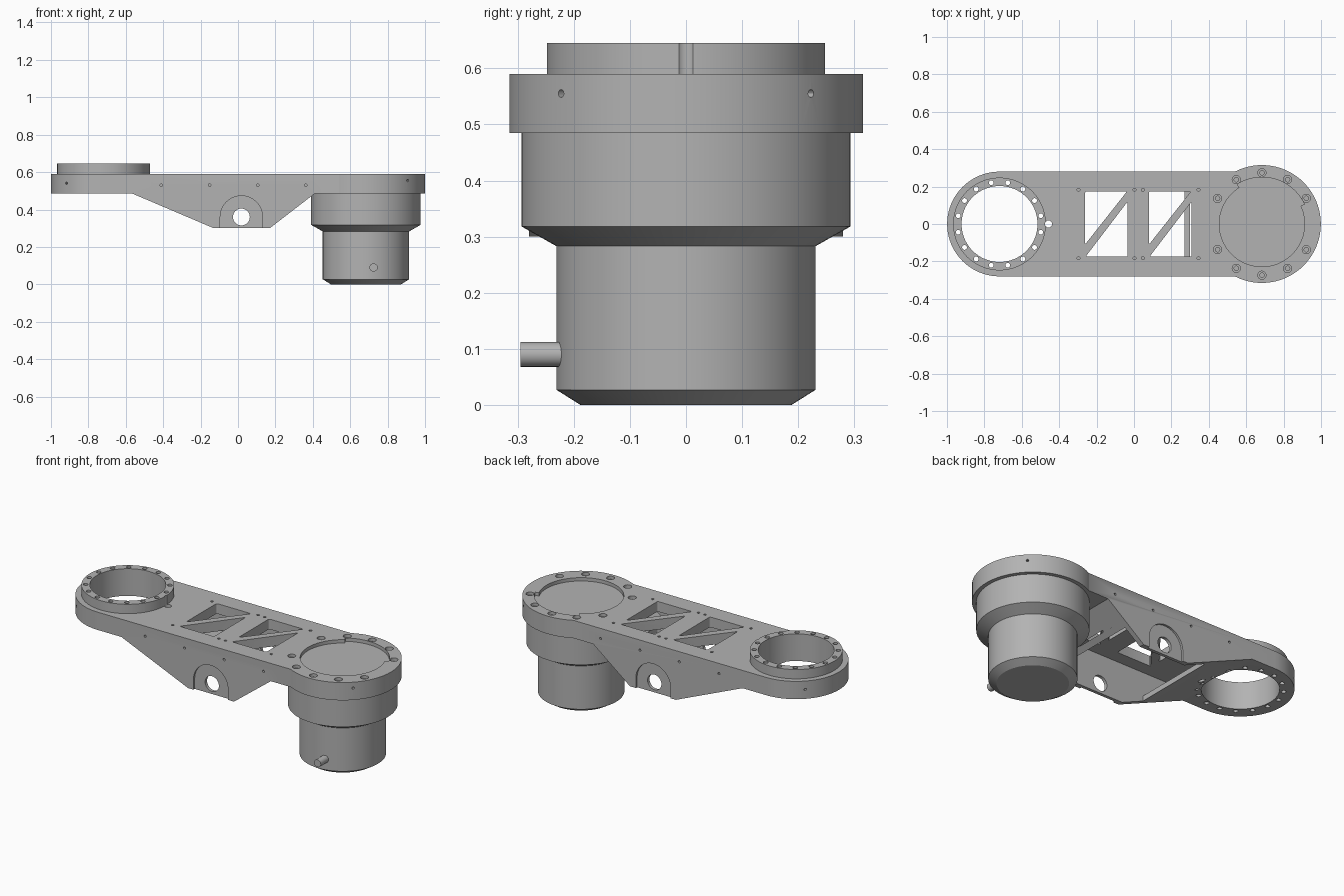
import bpy, bmesh
from math import sin, cos, pi, radians
from mathutils import Vector, Matrix

cube = bpy.data.objects.get("Cube")
if cube:
    bpy.data.objects.remove(cube, do_unlink=True)

grey = bpy.data.materials.new("machined grey")
grey.use_nodes = True
grey.diffuse_color = (0.45, 0.45, 0.45, 1)
grey.node_tree.nodes["Principled BSDF"].inputs["Base Color"].default_value = (0.45, 0.45, 0.45, 1)

TOP, UNDER, LOW, SIDE = 0.59, 0.485, 0.30, 0.28
RING, MOTOR = -0.719, 0.684      # x of the two end centres
PIVOT = (0.018, 0.36)            # x, z of the pivot bore


def arc(x, y, r, start, end, n=32):
    steps = [radians(start + (end - start) * i / n) for i in range(n + 1)]
    return [(x + r * cos(a), y + r * sin(a)) for a in steps]


def prism(bm, points, lo, hi, axis="z", round_corners=0):
    """Extrude a flat outline along z or y."""
    place = (lambda a, b, h: (a, b, h)) if axis == "z" else (lambda a, b, h: (a, h, b))
    rows = [[bm.verts.new(place(a, b, h)) for a, b in points] for h in (lo, hi)]
    n = len(points)
    bm.faces.new(rows[0][::-1])
    bm.faces.new(rows[1])
    for i in range(n):
        j = (i + 1) % n
        bm.faces.new((rows[0][i], rows[0][j], rows[1][j], rows[1][i]))
    if round_corners:
        edges = [bm.edges.get((a, b)) for a, b in zip(*rows)]
        bmesh.ops.bevel(bm, geom=edges, offset=round_corners, segments=4,
                        profile=0.5, affect="EDGES")


def rod(bm, centre, direction, radius, length, sides=24):
    turn = Vector(direction).to_track_quat("Z", "Y").to_matrix().to_4x4()
    bmesh.ops.create_cone(bm, cap_ends=True, segments=sides, radius1=radius, radius2=radius,
                          depth=length, matrix=Matrix.Translation(centre) @ turn)


def finish(bm, name):
    bmesh.ops.recalc_face_normals(bm, faces=bm.faces)
    mesh = bpy.data.meshes.new(name)
    bm.to_mesh(mesh)
    bm.free()
    mesh.materials.append(grey)
    obj = bpy.data.objects.new(name, mesh)
    bpy.context.collection.objects.link(obj)
    return obj


def combine(obj, bm, operation="DIFFERENCE"):
    """Apply one boolean step and discard its tool."""
    tool = finish(bm, "tool")
    tool.hide_render = True
    mod = obj.modifiers.new("step", "BOOLEAN")
    mod.operation, mod.object, mod.solver = operation, tool, "EXACT"
    graph = bpy.context.evaluated_depsgraph_get()
    graph.update()
    mesh = bpy.data.meshes.new_from_object(obj.evaluated_get(graph))
    obj.modifiers.clear()
    obj.data = mesh
    bpy.data.objects.remove(tool, do_unlink=True)


def polish(obj):
    obj.data.shade_smooth()
    obj.data.set_sharp_from_angle(angle=radians(30))


# Arm: rounded bar, trimmed underneath to the sloping side profile
bm = bmesh.new()
prism(bm, arc(RING, 0, SIDE, 90, 270, 40) + arc(MOTOR, 0, SIDE, -90, 90, 40), LOW, TOP)
arm = finish(bm, "arm")

bm = bmesh.new()
for end, foot, knee in ((-1.2, -0.13, -0.565), (1.2, 0.17, 0.41)):
    extra = (foot - knee) * 0.2
    prism(bm, [(end, 0.2), (foot + extra, LOW - 0.2 * (UNDER - LOW)),
               (knee, UNDER), (end, UNDER)], -0.5, 0.5, "y")
combine(arm, bm)

# Wider motor mount and raised bearing flange
bm = bmesh.new()
rod(bm, (MOTOR, 0, (TOP + UNDER) / 2), (0, 0, 1), 0.315, TOP - UNDER, 80)
combine(arm, bm, "UNION")
bm = bmesh.new()
rod(bm, (RING, 0, 0.595), (0, 0, 1), 0.248, 0.1, 80)
combine(arm, bm, "UNION")

# Hollow underside between the side walls
bm = bmesh.new()
prism(bm, [(-0.27, 0.25), (0.27, 0.25), (0.27, 0.415), (0.37, 0.49), (0.37, 0.53),
           (-0.43, 0.53), (-0.43, 0.46), (-0.27, 0.39)], -0.25, 0.25, "y")
combine(arm, bm)

# Triangular windows either side of the diagonal braces
bm = bmesh.new()
for x in (-0.262, 0.08):
    prism(bm, [(x, 0.175), (x + 0.225, 0.175), (x, -0.11)], 0.4, 0.7, round_corners=0.01)
    prism(bm, [(x + 0.228, 0.12), (x + 0.228, -0.175), (x + 0.003, -0.175)], 0.4, 0.7,
          round_corners=0.01)
combine(arm, bm)

# Bearing bore, then its bolt circle
bm = bmesh.new()
rod(bm, (RING, 0, 0.55), (0, 0, 1), 0.203, 0.4, 80)
combine(arm, bm)
bm = bmesh.new()
for i in range(16):
    a = 2 * pi * (i + 0.5) / 16
    rod(bm, (RING + 0.225 * cos(a), 0.225 * sin(a), 0.55), (0, 0, 1), 0.013, 0.4, 16)
rod(bm, (-0.457, 0, 0.55), (0, 0, 1), 0.019, 0.4)
combine(arm, bm)

# Motor mount recess with its wider sector
bm = bmesh.new()
rod(bm, (MOTOR, 0, 0.62), (0, 0, 1), 0.228, 0.1, 80)
combine(arm, bm)
bm = bmesh.new()
prism(bm, arc(MOTOR, 0, 0.25, 25, 122) + [(MOTOR, 0)], 0.57, 0.7)
combine(arm, bm)

# Counterbored mount bolts, none on the long axis
for radius, bottom in ((0.022, 0.572), (0.012, 0.53)):
    bm = bmesh.new()
    for i in range(12):
        if i % 6:
            a = 2 * pi * i / 12
            rod(bm, (MOTOR + 0.274 * cos(a), 0.274 * sin(a), bottom + 0.1), (0, 0, 1),
                radius, 0.2, 20)
    combine(arm, bm)

# Arched pads and pivot bore in the side walls
bm = bmesh.new()
x, z = PIVOT
for side in (-1, 1):
    prism(bm, arc(x, z, 0.113, 0, 180) + [(x - 0.113, 0.25), (x + 0.113, 0.25)],
          side * 0.268, side * 0.35, "y")
combine(arm, bm)
bm = bmesh.new()
rod(bm, (x, 0, z), (0, 1, 0), 0.045, 0.8, 32)
combine(arm, bm)

# Small fixing holes in the walls, rims and top
bm = bmesh.new()
for side in (-1, 1):
    for x in (-0.41, -0.152, 0.105, 0.362):
        rod(bm, (x, side * SIDE, 0.53), (0, 1, 0), 0.007, 0.04, 12)
    for x in (-0.297, 0.003, 0.047, 0.345):
        rod(bm, (x, side * 0.183, TOP), (0, 0, 1), 0.008, 0.06, 12)
    for cx, r, way, z in ((RING, SIDE, -1, 0.54), (MOTOR, 0.315, 1, 0.555)):
        d = Vector((way, side, 0)).normalized()
        rod(bm, Vector((cx, 0, z)) + d * r, d, 0.007, 0.04, 12)
combine(arm, bm)
polish(arm)

# Motor housing: stepped turned body
bm = bmesh.new()
profile = [(0, 0), (0.188, 0), (0.231, 0.027), (0.231, 0.283), (0.293, 0.318),
           (0.293, 0.50), (0, 0.50)]
verts = [bm.verts.new((MOTOR + r, 0, z)) for r, z in profile]
edges = [bm.edges.new(pair) for pair in zip(verts, verts[1:])]
bmesh.ops.spin(bm, geom=verts + edges, cent=(MOTOR, 0, 0), axis=(0, 0, 1),
               angle=2 * pi, steps=80)
bmesh.ops.remove_doubles(bm, verts=bm.verts, dist=0.0001)
polish(finish(bm, "motor_housing"))

# Cable outlet
bm = bmesh.new()
rod(bm, (0.725, -0.25, 0.09), (0, 1, 0), 0.022, 0.09)
polish(finish(bm, "cable_outlet"))
